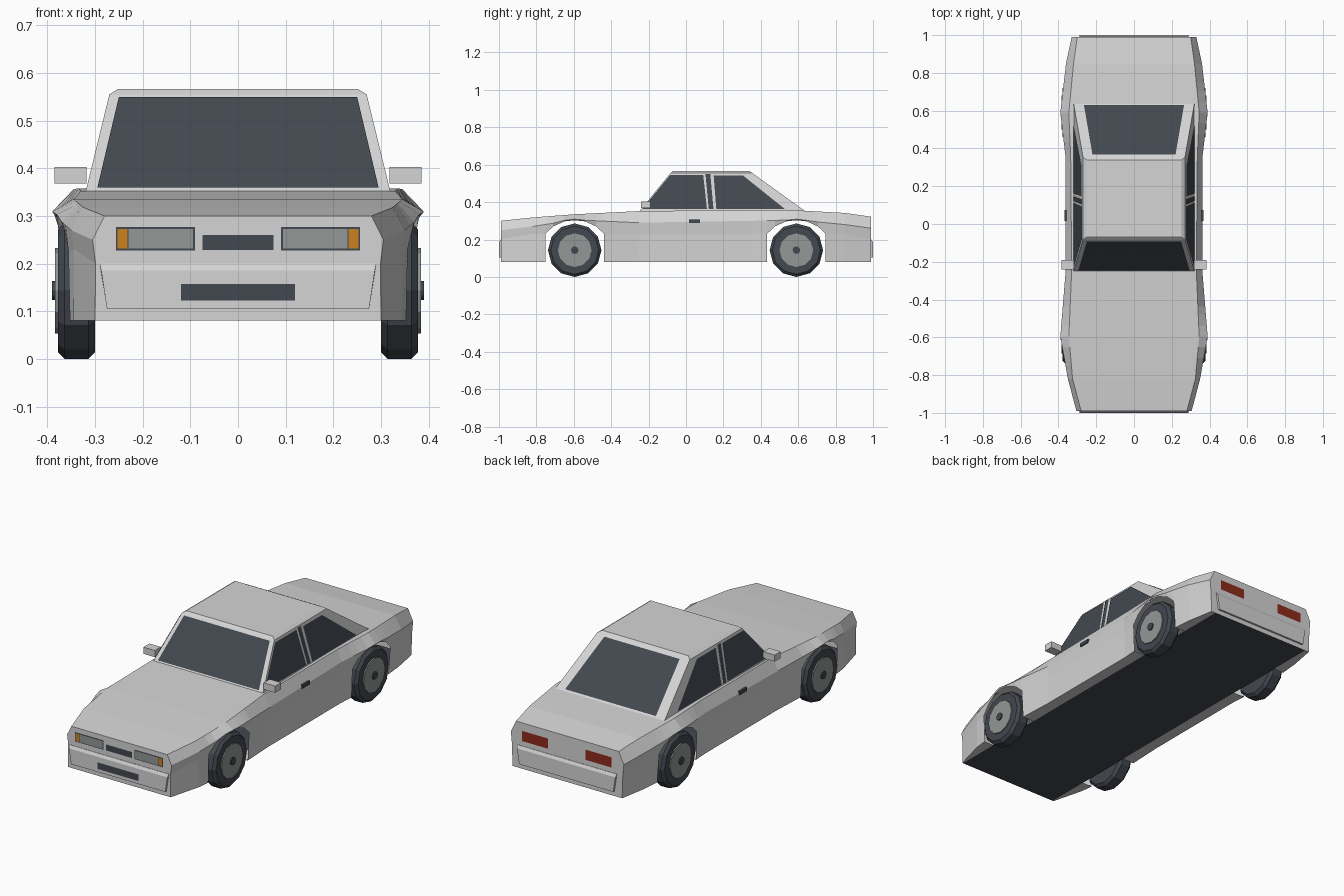
import bpy, bmesh, math
from mathutils import Vector, Matrix

if "Cube" in bpy.data.objects:
    bpy.data.objects.remove(bpy.data.objects["Cube"])


def material(name, r, g, b):
    m = bpy.data.materials.new(name)
    m.use_nodes = True
    m.diffuse_color = (r, g, b, 1)
    m.node_tree.nodes["Principled BSDF"].inputs["Base Color"].default_value = (r, g, b, 1)
    return m


PAINT = material("silver_paint", 0.66, 0.66, 0.66)
DARK = material("charcoal", 0.055, 0.065, 0.08)
GREY = material("lens_grey", 0.29, 0.31, 0.3)
ORANGE = material("indicator_orange", 0.6, 0.22, 0.015)
RED = material("tail_red", 0.27, 0.025, 0.012)


def finish(name, bm, mat, recalc=True):
    if recalc:
        bmesh.ops.recalc_face_normals(bm, faces=bm.faces)
    me = bpy.data.meshes.new(name)
    bm.to_mesh(me)
    bm.free()
    me.materials.append(mat)
    ob = bpy.data.objects.new(name, me)
    bpy.context.scene.collection.objects.link(ob)
    return ob


def plate(name, points, mat):
    """Single flat face turned away from the middle of the car."""
    bm = bmesh.new()
    f = bm.faces.new([bm.verts.new(p) for p in points])
    f.normal_update()
    if f.normal.dot(f.calc_center_median() - Vector((0, 0, 0.25))) < 0:
        f.normal_flip()
    finish(name, bm, mat, False)


def box(name, lo, hi, mat):
    bm = bmesh.new()
    size = [b - a for a, b in zip(lo, hi)]
    mid = [(a + b) / 2 for a, b in zip(lo, hi)]
    bmesh.ops.create_cube(bm, size=1, matrix=Matrix.Translation(mid) @ Matrix.Diagonal((*size, 1)))
    finish(name, bm, mat)


def loft(name, rings, mat, keep=lambda i, j: True, caps=True):
    bm = bmesh.new()
    vs = [[bm.verts.new(p) for p in r] for r in rings]
    n = len(vs[0])
    for i in range(len(vs) - 1):
        for j in range(n):
            if keep(i, j):
                k = (j + 1) % n
                bm.faces.new((vs[i][j], vs[i][k], vs[i + 1][k], vs[i + 1][j]))
    if caps:
        bm.faces.new(vs[0])
        bm.faces.new(vs[-1])
    bmesh.ops.delete(bm, geom=[v for v in bm.verts if not v.link_faces], context="VERTS")
    return finish(name, bm, mat)


# Body shell: y, low x, belt x, belt z, shoulder x, shoulder z
STATIONS = [
    (-0.99, 0.30, 0.305, 0.25, 0.28, 0.30),
    (-0.82, 0.345, 0.35, 0.27, 0.325, 0.318),
    (-0.595, 0.37, 0.39, 0.305, 0.345, 0.335),
    (-0.25, 0.355, 0.362, 0.29, 0.33, 0.352),
    (0.35, 0.355, 0.362, 0.30, 0.335, 0.358),
    (0.59, 0.37, 0.39, 0.305, 0.345, 0.356),
    (0.85, 0.345, 0.36, 0.28, 0.32, 0.342),
    (0.99, 0.32, 0.33, 0.26, 0.30, 0.322)]
AXLES = (-0.595, 0.59)
ARCH = [(0.157, 0.23), (0.115, 0.27), (0.055, 0.297), (0, 0.303)]
FLOOR_Z, FLOOR_X = 0.08, 0.295


def station(y):
    for a, b in zip(STATIONS, STATIONS[1:]):
        if a[0] <= y <= b[0]:
            t = (y - a[0]) / (b[0] - a[0])
            return [p + (q - p) * t for p, q in zip(a, b)]


arch_z = {round(c + s * d, 4): z for c in AXLES for d, z in ARCH for s in (-1, 1)}
ys = sorted(set(arch_z) | {s[0] for s in STATIONS})
rings = []
for y in ys:
    _, xl, xb, zb, xs, zs = station(y)
    zm = arch_z.get(y, 0.23 if abs(y) < 0.9 else 0.2)
    zb = max(zb, zm + 0.006)
    half = [(FLOOR_X, FLOOR_Z), (xl, FLOOR_Z), (xb - 0.006, zm), (xb, zb), (xs, zs)]
    rings.append([(x, y, z) for x, z in half] + [(-x, y, z) for x, z in reversed(half)])


def keep_panel(i, j):
    mid = (ys[i] + ys[i + 1]) / 2
    in_arch = any(abs(mid - c) < ARCH[0][0] for c in AXLES)
    return j != 9 and not (in_arch and j in (0, 1, 7, 8))


loft("body_shell", rings, PAINT, keep_panel)
plate("floor_pan", [(x * FLOOR_X, y, FLOOR_Z) for x, y in
                    ((-1, -0.99), (1, -0.99), (1, 0.99), (-1, 0.99))], DARK)

# Cabin with chamfered roof
CABIN = [(0.32, -0.25, 0.64, 0.35), (0.27, -0.083, 0.355, 0.555), (0.252, -0.07, 0.34, 0.566)]
loft("cabin", [[(-x, a, z), (x, a, z), (x, b, z), (-x, b, z)] for x, a, b, z in CABIN], PAINT)


def up(k, z):
    """Cabin wall position for height z: k = 0 side, 1 windscreen, 2 rear."""
    low, top = CABIN[0], CABIN[1]
    return low[k] + (top[k] - low[k]) * (z - low[3]) / (top[3] - low[3])


GAP = 0.004
for name, k, low_x, top_x, z0, z1, s in (("windscreen", 1, 0.295, 0.25, 0.358, 0.548, -1),
                                         ("rear_window", 2, 0.265, 0.22, 0.36, 0.549, 1)):
    plate(name, [(x, up(k, z) + s * GAP, z + GAP / 2) for x, z in
                 ((-low_x, z0), (low_x, z0), (top_x, z1), (-top_x, z1))], DARK)

SIDE_GLASS = {
    "front_door_window": [(-0.235, 0.362), (-0.085, 0.545), (0.092, 0.545), (0.112, 0.362)],
    "pillar_window": [(0.122, 0.362), (0.104, 0.55), (0.13, 0.55), (0.147, 0.362)],
    "rear_side_window": [(0.162, 0.362), (0.148, 0.542), (0.305, 0.542), (0.53, 0.362)]}

for side, s in (("left", 1), ("right", -1)):
    for name, outline in SIDE_GLASS.items():
        plate(f"{side}_{name}", [(s * (up(0, z) + GAP), y, z) for y, z in outline], DARK)
    # Mirrors and handles
    a, b = sorted((s * 0.318, s * 0.385))
    box(f"{side}_mirror", (a, -0.24, 0.368), (b, -0.19, 0.403), PAINT)
    a, b = sorted((s * 0.35, s * 0.368))
    box(f"{side}_door_handle", (a, 0.015, 0.288), (b, 0.075, 0.306), DARK)


# Bumpers
for name, s in (("front_bumper", -1), ("rear_bumper", 1)):
    profile = [(0.985, 0.2, 0.29), (0.992, 0.2, 0.29), (1.0, 0.185, 0.287),
               (1.0, 0.105, 0.275), (0.985, 0.105, 0.275)]
    loft(name, [[(m * x, s * y, z) for y, z, x in profile] for m in (-1, 1)], PAINT)


# Lamps and grilles
def end_panel(name, x0, x1, z0, z1, y, mat):
    plate(name, [(x0, y, z0), (x1, y, z0), (x1, y, z1), (x0, y, z1)], mat)


end_panel("grille", -0.075, 0.075, 0.228, 0.26, -0.993, DARK)
end_panel("lower_intake", -0.12, 0.12, 0.122, 0.157, -1.002, DARK)
for side, s in (("left", 1), ("right", -1)):
    end_panel(f"{side}_headlamp_surround", s * 0.09, s * 0.256, 0.227, 0.277, -0.993, DARK)
    end_panel(f"{side}_headlamp", s * 0.094, s * 0.23, 0.232, 0.273, -0.996, GREY)
    end_panel(f"{side}_indicator", s * 0.232, s * 0.253, 0.232, 0.273, -0.996, ORANGE)
    end_panel(f"{side}_tail_lamp", s * 0.11, s * 0.262, 0.228, 0.282, 0.994, RED)


# Wheels
def disc(name, s, y, radius, x0, x1, mat, bevel=0, sides=12):
    bm = bmesh.new()
    place = Matrix.Translation((s * (x0 + x1) / 2, y, 0.143)) @ Matrix.Rotation(math.pi / 2, 4, "Y")
    bmesh.ops.create_cone(bm, cap_ends=True, segments=sides, radius1=radius, radius2=radius,
                          depth=x1 - x0, matrix=place)
    if bevel:
        rims = [e for e in bm.edges if abs(e.verts[0].co.x - e.verts[1].co.x) < 1e-4]
        bmesh.ops.bevel(bm, geom=rims, offset=bevel, segments=1, affect="EDGES")
    finish(name, bm, mat)


for side, s in (("left", 1), ("right", -1)):
    for end, y in zip(("front", "rear"), AXLES):
        disc(f"{end}_{side}_tyre", s, y, 0.143, 0.30, 0.378, DARK, 0.014)
        disc(f"{end}_{side}_rim", s, y, 0.09, 0.36, 0.384, GREY)
        disc(f"{end}_{side}_hub", s, y, 0.02, 0.37, 0.39, DARK)
